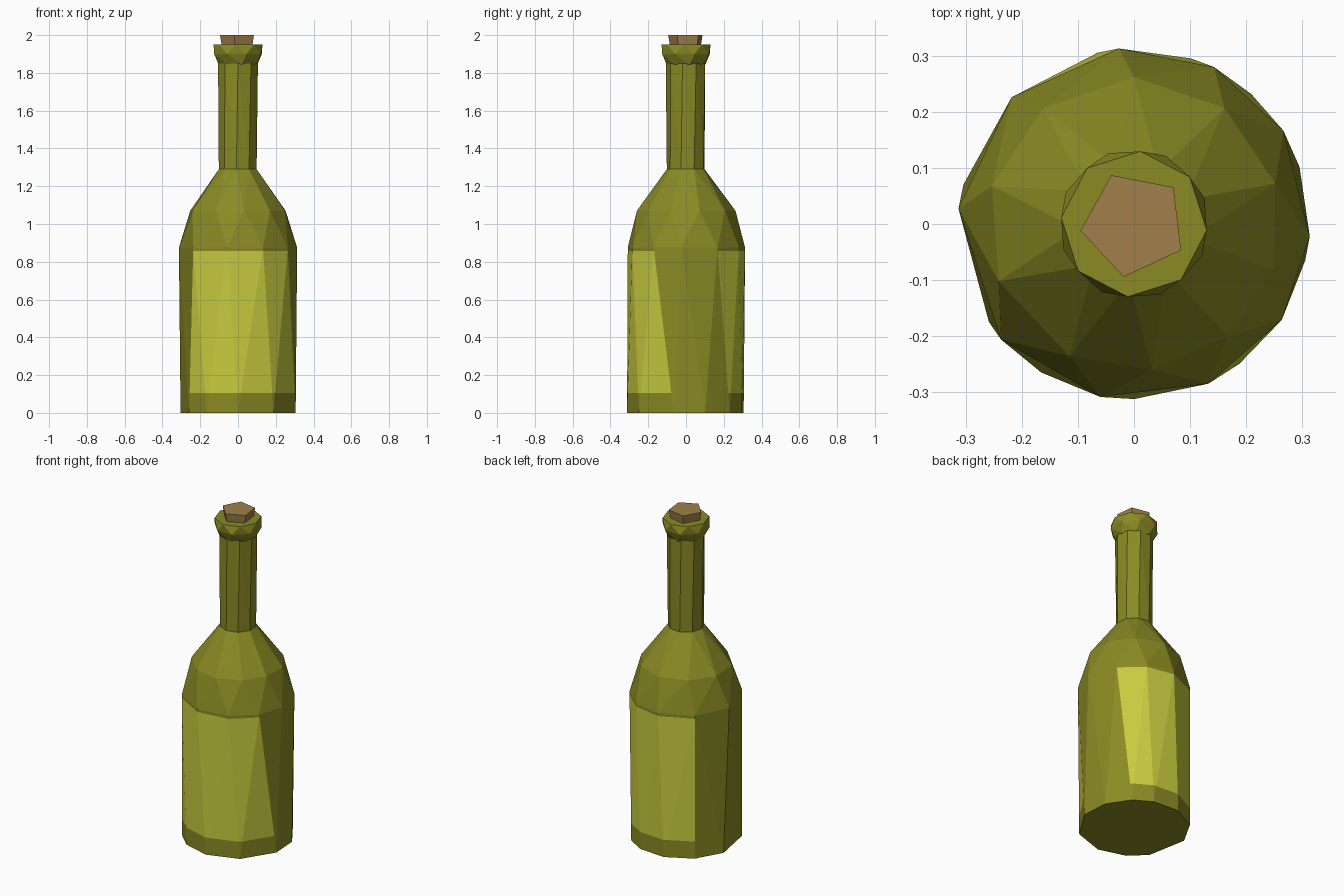
import bpy, bmesh, math

if "Cube" in bpy.data.objects:
    bpy.data.objects.remove(bpy.data.objects["Cube"])


def material(name, r, g, b):
    m = bpy.data.materials.new(name)
    lin = lambda c: ((c / 255 + 0.055) / 1.055) ** 2.4
    m.diffuse_color = (lin(r), lin(g), lin(b), 1)
    m.use_nodes = True
    m.node_tree.nodes["Principled BSDF"].inputs["Base Color"].default_value = m.diffuse_color
    return m


glass = material("green glass", 138, 138, 36)
paper = material("yellow label", 200, 204, 62)
cork_mat = material("cork brown", 160, 128, 74)


def ring(bm, angles, radius, z):
    """Polygon of (angle, vertex) pairs, angles in ascending degrees."""
    return [(a, bm.verts.new((radius * math.cos(math.radians(a)),
                              radius * math.sin(math.radians(a)), z))) for a in angles]


def even(n, start):
    return [start + 360 * i / n for i in range(n)]


def skin(bm, low, high, rule=None):
    """Triangulated strip joining two rings that may differ in side count."""
    def at(r, i):
        return r[i % len(r)][0] + 360 * (i // len(r)), r[i % len(r)][1]
    i = j = 0
    while i < len(low) or j < len(high):
        a, b = at(low, i), at(high, j)
        la, hb = at(low, i + 1), at(high, j + 1)
        step_low = j >= len(high) or (i < len(low) and la[0] < hb[0])
        if step_low:
            f = bm.faces.new((a[1], la[1], b[1]))
            lows, highs = (a[0], la[0]), (b[0],)
            i += 1
        else:
            f = bm.faces.new((a[1], hb[1], b[1]))
            lows, highs = (a[0],), (b[0], hb[0])
            j += 1
        if rule and rule(lows, highs):
            f.material_index = 1


def cap(bm, r):
    bm.faces.new([v for _, v in r])


def finish(bm, name, mats):
    bmesh.ops.recalc_face_normals(bm, faces=bm.faces)
    me = bpy.data.meshes.new(name)
    bm.to_mesh(me)
    bm.free()
    for m in mats:
        me.materials.append(m)
    ob = bpy.data.objects.new(name, me)
    bpy.context.collection.objects.link(ob)


def is_label(lows, highs):
    def within(vals, lo, hi):
        return all(lo <= v <= hi for v in vals)
    front = within(lows, -146, -12) and within(highs, -139, -33)
    back = within(lows, 48, 134) and within(highs, 32, 134)
    return front or back


# bottle body: base, wall with front and back labels, sloping shoulder
bm = bmesh.new()
base = ring(bm, [-146, -122, -90, -53, -12, 19, 48, 71, 102, 134, 167], 0.312, 0)
wall = ring(bm, [-139, -101, -65, -33, -4, 32, 63, 95, 134, 175], 0.314, 0.875)
shoulder = ring(bm, [-157, -116, -83, -50, -18, 16, 52, 90, 128, 165], 0.262, 1.07)
neck_base = ring(bm, even(9, -175), 0.102, 1.29)
cap(bm, base)
skin(bm, base, wall, is_label)
skin(bm, wall, shoulder)
skin(bm, shoulder, neck_base)
# trim the labels to their top and bottom edges
for z in (0.105, 0.857):
    bmesh.ops.bisect_plane(bm, geom=bm.verts[:] + bm.edges[:] + bm.faces[:],
                           plane_co=(0, 0, z), plane_no=(0, 0, 1))
for f in bm.faces:
    if not 0.105 < f.calc_center_median().z < 0.857:
        f.material_index = 0
# straight neck
neck_top = ring(bm, even(9, -170), 0.107, 1.85)
skin(bm, neck_base, neck_top)
cap(bm, neck_top)
finish(bm, "bottle", [glass, paper])

# faceted lip
bm = bmesh.new()
low = ring(bm, even(8, -170), 0.105, 1.845)
mid = ring(bm, even(8, -160), 0.134, 1.90)
top = ring(bm, even(8, -140), 0.130, 1.95)
skin(bm, low, mid)
skin(bm, mid, top)
cap(bm, low)
cap(bm, top)
finish(bm, "lip", [glass])

# five-sided cork
bm = bmesh.new()
low = ring(bm, even(5, -101), 0.083, 1.92)
top = ring(bm, even(5, -101), 0.096, 2.0)
skin(bm, low, top)
cap(bm, low)
cap(bm, top)
finish(bm, "cork", [cork_mat])
